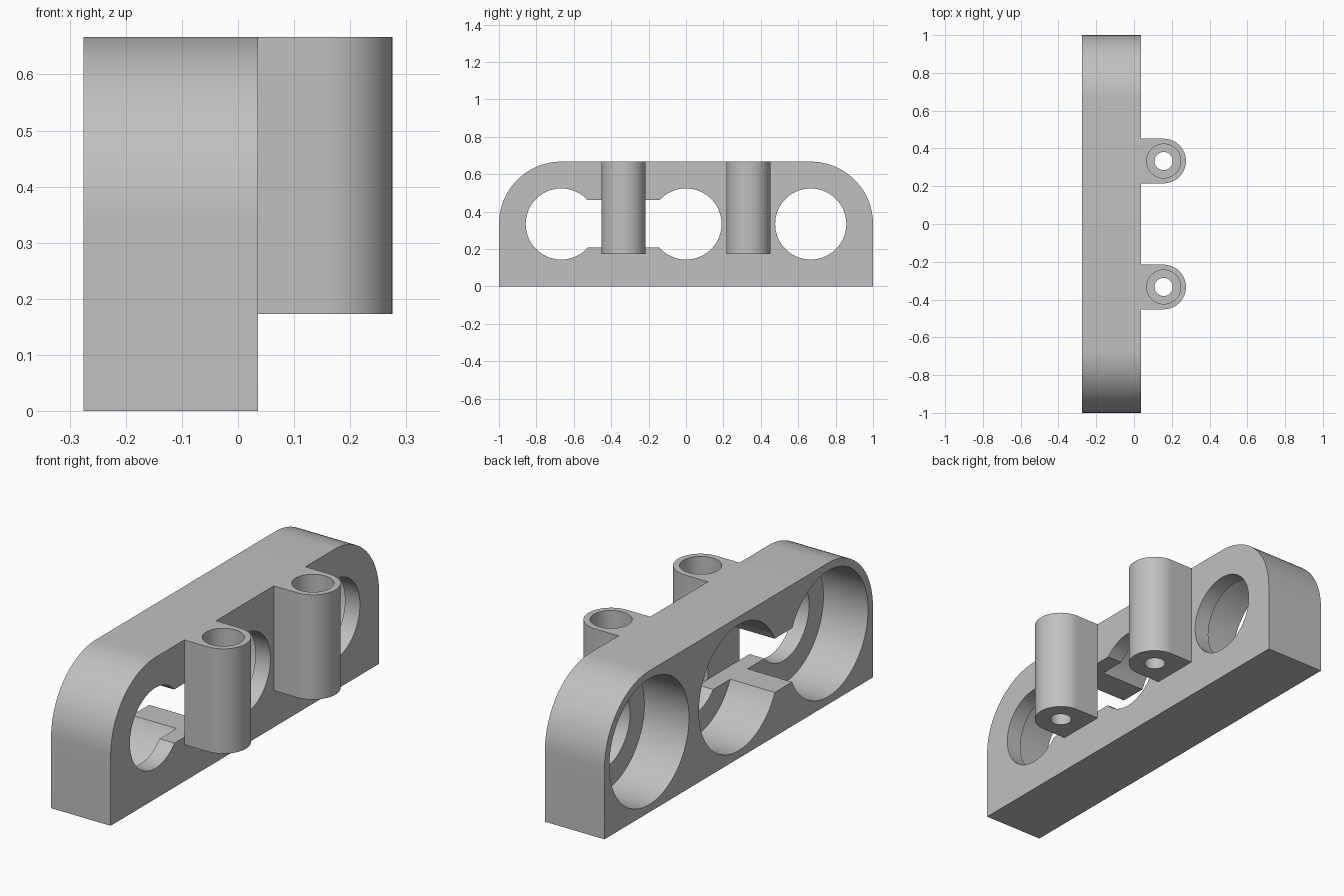
import bpy, bmesh
from math import cos, sin, pi, radians
from mathutils import Vector

cube = bpy.data.objects.get("Cube")
if cube:
    bpy.data.objects.remove(cube, do_unlink=True)

grey = bpy.data.materials.new("plain grey")
grey.use_nodes = True
grey.diffuse_color = (0.53, 0.53, 0.53, 1)
grey.node_tree.nodes["Principled BSDF"].inputs["Base Color"].default_value = grey.diffuse_color

BACK, FACE = -0.275, 0.036       # plate thickness along x
LIP = 0.078                      # wall left in front of each large bore
HEIGHT, PITCH = 0.667, 0.667
MID = HEIGHT / 2
BOSS_X, BOSS_R, BOSS_LOW = 0.157, 0.118, 0.173


def arc(u, v, r, start, end, steps):
    """Points of an arc, angles in turns of pi."""
    angles = [pi * (start + (end - start) * i / steps) for i in range(steps + 1)]
    return [(u + r * cos(a), v + r * sin(a)) for a in angles]


def circle(u, v, r):
    return arc(u, v, r, 0, 2, 72)[:-1]


def prism(name, outline, low, high, axis):
    """Extrude a flat outline along x (outline in y, z) or z (outline in x, y)."""
    bm = bmesh.new()
    place = (lambda u, v: (low, u, v)) if axis == "x" else (lambda u, v: (u, v, low))
    step = Vector((high - low, 0, 0)) if axis == "x" else Vector((0, 0, high - low))
    face = bm.faces.new([bm.verts.new(place(u, v)) for u, v in outline])
    moved = bmesh.ops.extrude_face_region(bm, geom=[face], use_keep_orig=True)
    bmesh.ops.translate(bm, vec=step, verts=[g for g in moved["geom"] if isinstance(g, bmesh.types.BMVert)])
    bmesh.ops.recalc_face_normals(bm, faces=bm.faces)
    mesh = bpy.data.meshes.new(name)
    bm.to_mesh(mesh)
    bm.free()
    mesh.materials.append(grey)
    obj = bpy.data.objects.new(name, mesh)
    bpy.context.collection.objects.link(obj)
    return obj


def activate(obj):
    bpy.ops.object.select_all(action="DESELECT")
    obj.select_set(True)
    bpy.context.view_layer.objects.active = obj


def cut(obj, cutter):
    activate(obj)
    mod = obj.modifiers.new("cut", "BOOLEAN")
    mod.operation, mod.solver, mod.object = "DIFFERENCE", "EXACT", cutter
    bpy.ops.object.modifier_apply(modifier=mod.name)
    bpy.data.objects.remove(cutter, do_unlink=True)


def smooth(obj):
    activate(obj)
    bpy.ops.object.shade_smooth_by_angle(angle=radians(30))


# Plate with two rounded upper corners
outline = [(-1, 0), (1, 0)]
outline += arc(1 - MID, MID, MID, 0, 0.5, 24) + arc(MID - 1, MID, MID, 0.5, 1, 24)
plate = prism("plate", outline, BACK, FACE, "x")

# Three stepped bores: wide from the back, narrower through the front lip
for y in (-PITCH, 0, PITCH):
    cut(plate, prism("wide_bore", circle(y, MID, 0.297), BACK - 0.1, FACE - LIP, "x"))
    cut(plate, prism("narrow_bore", circle(y, MID, 0.19), BACK - 0.1, FACE + 0.1, "x"))

# Slot joining two neighbouring bores
slot = [(-PITCH, 0.208), (0, 0.208), (0, 0.462), (-PITCH, 0.462)]
cut(plate, prism("slot", slot, BACK - 0.1, FACE + 0.1, "x"))
smooth(plate)

# Two round-nosed screw bosses with counterbored holes
for name, y in (("front_boss", -PITCH / 2), ("rear_boss", PITCH / 2)):
    nose = [(FACE, y - BOSS_R)] + arc(BOSS_X, y, BOSS_R, -0.5, 0.5, 40) + [(FACE, y + BOSS_R)]
    boss = prism(name, nose, BOSS_LOW, HEIGHT, "z")
    cut(boss, prism("screw_hole", circle(BOSS_X, y, 0.048), 0, 1, "z"))
    cut(boss, prism("head_hole", circle(BOSS_X, y, 0.09), BOSS_LOW + LIP, 1, "z"))
    smooth(boss)
